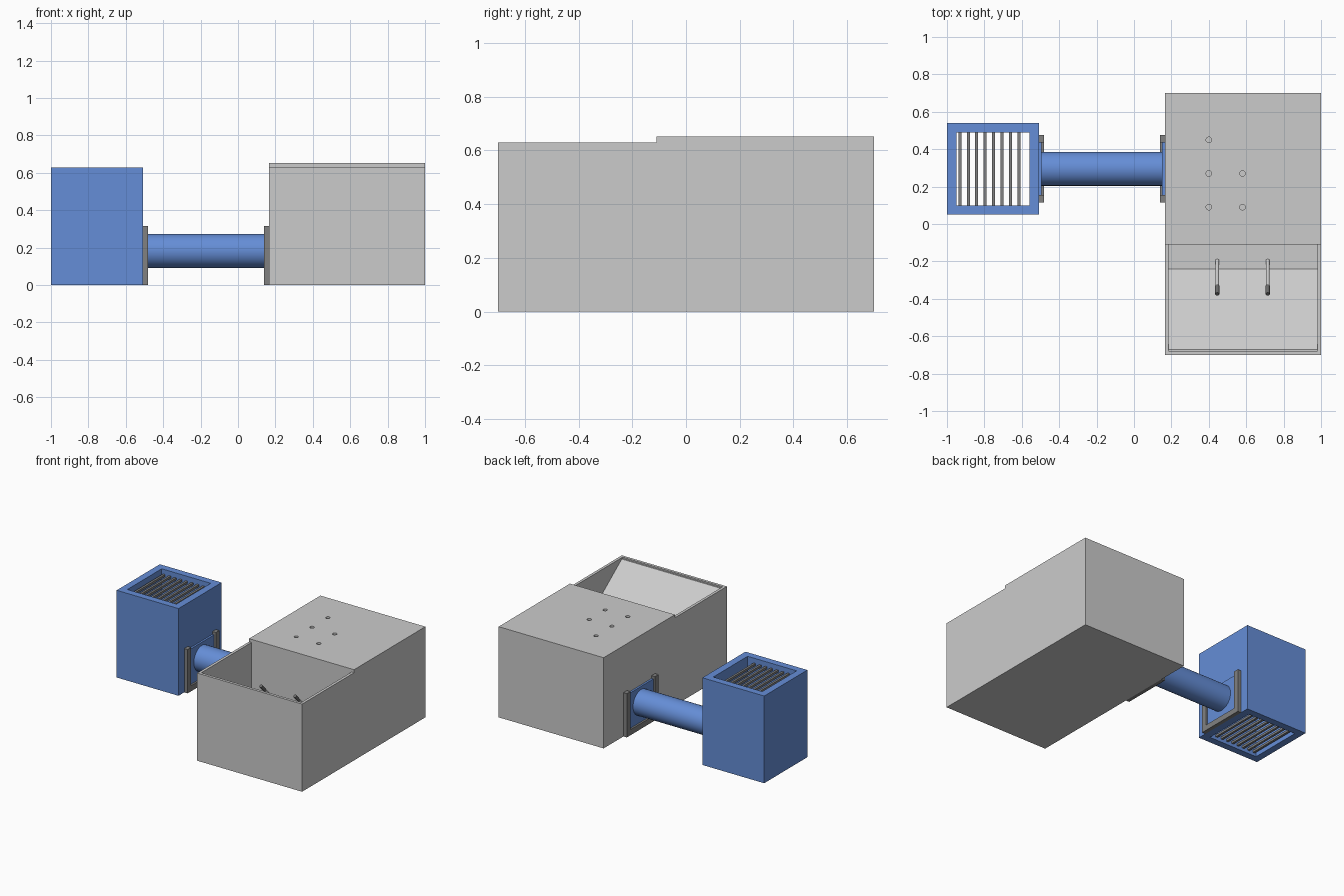
import bpy, bmesh
from math import pi, atan2
from mathutils import Vector

if "Cube" in bpy.data.objects:
    bpy.data.objects.remove(bpy.data.objects["Cube"])


def material(name, rgb):
    m = bpy.data.materials.new(name)
    m.diffuse_color = (*rgb, 1)
    m.use_nodes = True
    m.node_tree.nodes["Principled BSDF"].inputs["Base Color"].default_value = m.diffuse_color
    return m


blue = material("blue", (0.13, 0.27, 0.68))
dark = material("dark_grey", (0.15, 0.15, 0.15))
frame_grey = material("frame_grey", (0.22, 0.22, 0.22))


def finish(name, bm, mat=None, smooth=False):
    bmesh.ops.recalc_face_normals(bm, faces=bm.faces)
    me = bpy.data.meshes.new(name)
    bm.to_mesh(me)
    bm.free()
    ob = bpy.data.objects.new(name, me)
    bpy.context.collection.objects.link(ob)
    if mat:
        me.materials.append(mat)
    if smooth:
        select(ob)
        bpy.ops.object.shade_smooth_by_angle()
    return ob


def select(ob):
    bpy.ops.object.select_all(action='DESELECT')
    ob.select_set(True)
    bpy.context.view_layer.objects.active = ob


def box(name, x, y, z, mat=None):
    bm = bmesh.new()
    bmesh.ops.create_cube(bm, size=1)
    for v in bm.verts:
        v.co = [r[0] + (c + 0.5) * (r[1] - r[0]) for c, r in zip(v.co, (x, y, z))]
    return finish(name, bm, mat)


def rod(name, a, b, r, mat=None, sides=48):
    a, b = Vector(a), Vector(b)
    d = b - a
    bm = bmesh.new()
    bmesh.ops.create_cone(bm, cap_ends=True, segments=sides, radius1=r, radius2=r, depth=d.length)
    q = d.to_track_quat('Z', 'Y')
    for v in bm.verts:
        v.co = q @ v.co + (a + b) / 2
    return finish(name, bm, mat, True)


def prism(name, profile, x0, x1, mat=None):
    bm = bmesh.new()
    f = bm.faces.new([bm.verts.new((x0, y, z)) for y, z in profile])
    ext = bmesh.ops.extrude_face_region(bm, geom=[f])
    for v in ext["geom"]:
        if isinstance(v, bmesh.types.BMVert):
            v.co.x = x1
    return finish(name, bm, mat)


def cut(ob, cutter):
    mod = ob.modifiers.new("cut", 'BOOLEAN')
    mod.operation, mod.solver, mod.object = 'DIFFERENCE', 'EXACT', cutter
    select(ob)
    bpy.ops.object.modifier_apply(modifier="cut")
    bpy.data.objects.remove(cutter)


# Large box: hollow shell under a flat rim
X0, X1, T = 0.165, 1.0, 0.02
tank = box("tank_shell", (X0, X1), (-0.7, 0.7), (0, 0.63))
cut(tank, box("cutter", (X0 + T, X1 - T), (-0.68, 0.68), (T, 0.8)))

# Divider, raised floor and sloping ramp of the open bay
box("divider", (X0 + T, X1 - T), (-0.11, -0.09), (T, 0.63))
prism("ramp_and_floor", [(-0.68, 0.62), (-0.67, 0.62), (-0.24, 0.30), (-0.11, 0.30),
                         (-0.11, 0.28), (-0.25, 0.28), (-0.68, 0.59)], X0 + T, X1 - T)

# Lid with a grid of air holes
lid = box("lid", (X0, X1), (-0.11, 0.7), (0.63, 0.652))
for x in (0.4, 0.58, 0.76):
    for y in (0.09, 0.27, 0.45):
        cut(lid, rod("cutter", (x, y, 0.6), (x, y, 0.7), 0.015, sides=24))

# Leaning levers with dark tips
for i, x in enumerate((0.445, 0.715)):
    foot, neck, tip = (x, -0.195, 0.30), (x, -0.33, 0.44), (x, -0.375, 0.487)
    rod(f"lever_{i}", foot, neck, 0.010, sides=24)
    rod(f"lever_tip_{i}", neck, tip, 0.011, dark, sides=24)

# Blue tower, open from top to bottom with a doorway to the tunnel
PY, PZ = 0.295, 0.182
tower = box("tower", (-1, -0.508), (0.05, 0.54), (0, 0.627), blue)
cut(tower, box("cutter", (-0.95, -0.56), (0.1, 0.49), (-0.1, 0.8)))
cut(tower, rod("cutter", (-0.6, PY, PZ), (-0.45, PY, PZ), 0.08))

# Grate bars at the top and bottom of the tower
for level, z in (("top", 0.585), ("bottom", 0.03)):
    for i in range(8):
        x = -0.931 + i * 0.045
        box(f"{level}_grate_bar_{i}", (x - 0.008, x + 0.008), (0.095, 0.495),
            (z - 0.008, z + 0.008), frame_grey)

# Tunnel pipe
pipe = rod("tunnel", (-0.5, PY, PZ), (0.16, PY, PZ), 0.091, blue)
cut(pipe, rod("cutter", (-0.6, PY, PZ), (0.3, PY, PZ), 0.08))

# Slide-in end plates held by U-shaped frames, one at each end of the tunnel
for side, wall, s in (("left", -0.508, 1), ("right", X0, -1)):
    def span(a, b):
        return tuple(sorted((wall + s * a, wall + s * b)))
    plate = box(f"{side}_plate", span(0, 0.014), (0.13, 0.46), (0.02, 0.295), blue)
    cut(plate, rod("cutter", (wall - 0.1, PY, PZ), (wall + 0.1, PY, PZ), 0.085))
    o, n, h = 0.18, 0.14, 0.315
    prism(f"{side}_frame", [(PY - o, 0), (PY + o, 0), (PY + o, h), (PY + n, h),
                            (PY + n, 0.04), (PY - n, 0.04), (PY - n, h), (PY - o, h)],
          *span(0, 0.027), frame_grey)
